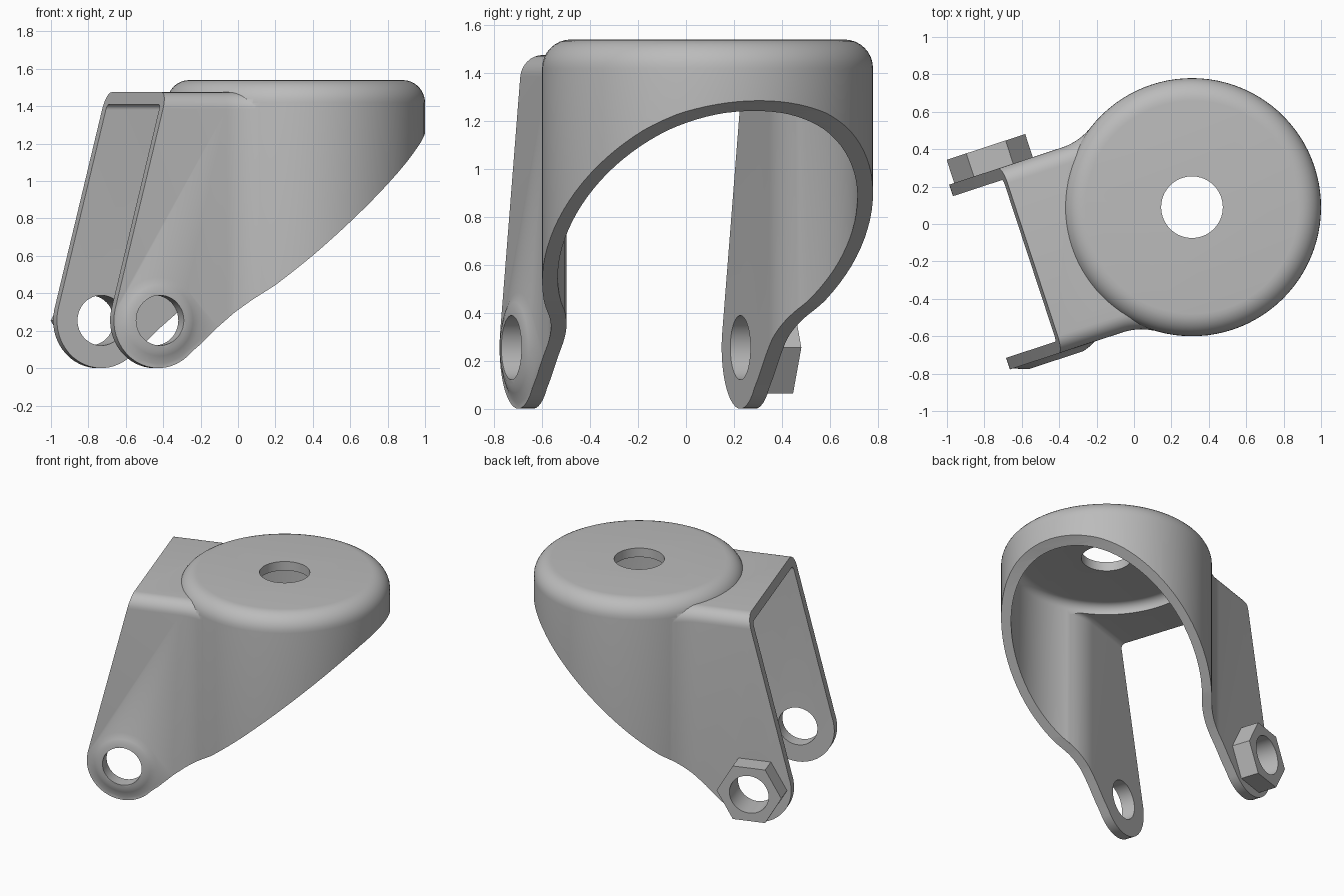
import bpy, bmesh
from math import sin, cos, pi, sqrt, atan2, radians
from mathutils import Vector

old = bpy.data.objects.get("Cube")
if old:
    bpy.data.objects.remove(old, do_unlink=True)

steel = bpy.data.materials.new("grey_steel")
steel.use_nodes = True
GREY = (0.5, 0.5, 0.5, 1)
steel.diffuse_color = GREY
steel.node_tree.nodes["Principled BSDF"].inputs["Base Color"].default_value = GREY

# Main dimensions, in the fork's own frame (swivel axis at the origin, arms toward -x)
R, ARM, WALL = 0.69, 0.52, 0.065
BLEND = 0.32
TOP, CHANNEL_TOP = 1.54, 1.475
AXLE = Vector((-0.946, 0, 0.255))


def loft(name, rings):
    """Solid through rings of equal point count, capped at both ends."""
    bm = bmesh.new()
    loops = [[bm.verts.new(p) for p in ring] for ring in rings]
    n = len(loops[0])
    for a, b in zip(loops, loops[1:]):
        for i in range(n):
            j = (i + 1) % n
            bm.faces.new((a[i], a[j], b[j], b[i]))
    bm.faces.new(loops[0][::-1])
    bm.faces.new(loops[-1])
    bmesh.ops.recalc_face_normals(bm, faces=bm.faces)
    mesh = bpy.data.meshes.new(name)
    bm.to_mesh(mesh)
    bm.free()
    mesh.materials.append(steel)
    obj = bpy.data.objects.new(name, mesh)
    bpy.context.collection.objects.link(obj)
    return obj


def combine(obj, tool, operation):
    """Apply a boolean and discard the tool."""
    mod = obj.modifiers.new("bool", 'BOOLEAN')
    mod.operation, mod.object, mod.solver = operation, tool, 'EXACT'
    bpy.context.view_layer.objects.active = obj
    bpy.ops.object.modifier_apply(modifier=mod.name)
    bpy.data.objects.remove(tool, do_unlink=True)


def rounded_levels(top, r, steps=8):
    """(inset, z) pairs for an upright wall with a rounded top edge."""
    arc = [(r * (1 - cos(a)), top - r + r * sin(a))
           for a in (i * pi / 2 / steps for i in range(steps + 1))]
    return [(0, -0.2)] + arc


def circle(r, z, n=96):
    return [(r * cos(2 * pi * i / n), r * sin(2 * pi * i / n), z) for i in range(n)]


def keyhole(d, z, end):
    """Plan outline inset by d: round head, concave blends, straight arms."""
    cy = ARM + BLEND
    cx = -sqrt((R + BLEND) ** 2 - cy ** 2)
    head = atan2(cy, cx)
    r, blend = R - 0.003 - d, BLEND + d
    half = [(r * cos(head * i / 40), r * sin(head * i / 40)) for i in range(41)]
    start, stop = head - pi, -pi / 2
    for i in range(1, 11):
        a = start + (stop - start) * i / 10
        half.append((cx + blend * cos(a), cy + blend * sin(a)))
    half.append((end, ARM - d))
    return [(x, y, z) for x, y in half] + [(x, -y, z) for x, y in half[:0:-1]]


def across(outline, y):
    return [(x, y, z) for x, z in outline]


def ring_y(r, y, n=48):
    return [(AXLE.x + r * cos(2 * pi * i / n), y, AXLE.z + r * sin(2 * pi * i / n))
            for i in range(n)]


def body(name, wall, fold, edge, end):
    """Round head joined to the lower channel; wall shrinks it for the hollow."""
    head = loft(name, [circle(R - wall - d, z)
                       for d, z in rounded_levels(TOP - wall, edge)])
    channel = loft("channel", [keyhole(wall + d, z, end)
                               for d, z in rounded_levels(CHANNEL_TOP - wall, fold)])
    combine(head, channel, 'UNION')
    return head


# Pressed shell: outside minus hollow
fork = body("caster_fork", 0, 0.09, 0.12, -1.5)
combine(fork, body("hollow", WALL, 0.03, 0.06, -1.7), 'DIFFERENCE')

# Side profile: round axle ends, slanted back edge, sweeping lower rim
profile = [(AXLE.x + 0.25 * cos(radians(a)), AXLE.z + 0.255 * sin(radians(a)))
           for a in range(167, 320, 8)]
profile += [(-0.705, 0.13), (-0.61, 0.22), (-0.52, 0.295), (-0.42, 0.37),
            (-0.316, 0.445), (-0.125, 0.605), (0.08, 0.782), (0.315, 0.985),
            (0.525, 1.165), (0.61, 1.232), (0.69, 1.285), (0.8, 1.34),
            (0.8, 1.8), (-0.815, 1.8)]
combine(fork, loft("side_profile", [across(profile, -1), across(profile, 1)]), 'INTERSECT')

# Raised boss around the front axle hole
boss = loft("boss", [ring_y(0.23, -0.48), ring_y(0.23, -0.52),
                     ring_y(0.19, -0.538), ring_y(0.155, -0.55)])
combine(fork, boss, 'UNION')

# Hexagonal nut on the rear arm
nut = loft("hex_nut", [ring_y(0.221, y, 6) for y in (0.515, 0.65)])

# Axle hole through arms and nut, swivel hole through the top
for part in (fork, nut):
    combine(part, loft("axle_hole", [ring_y(0.134, -1), ring_y(0.134, 1)]), 'DIFFERENCE')
combine(fork, loft("swivel_hole", [circle(0.165, 1.2, 40), circle(0.165, 1.8, 40)]),
        'DIFFERENCE')

# Place and shade
for part in (fork, nut):
    part.location = (0.31, 0.09, 0)
    part.rotation_euler.z = radians(18.2)
    bpy.ops.object.select_all(action='DESELECT')
    part.select_set(True)
    bpy.context.view_layer.objects.active = part
    bpy.ops.object.shade_smooth_by_angle(angle=radians(30))
